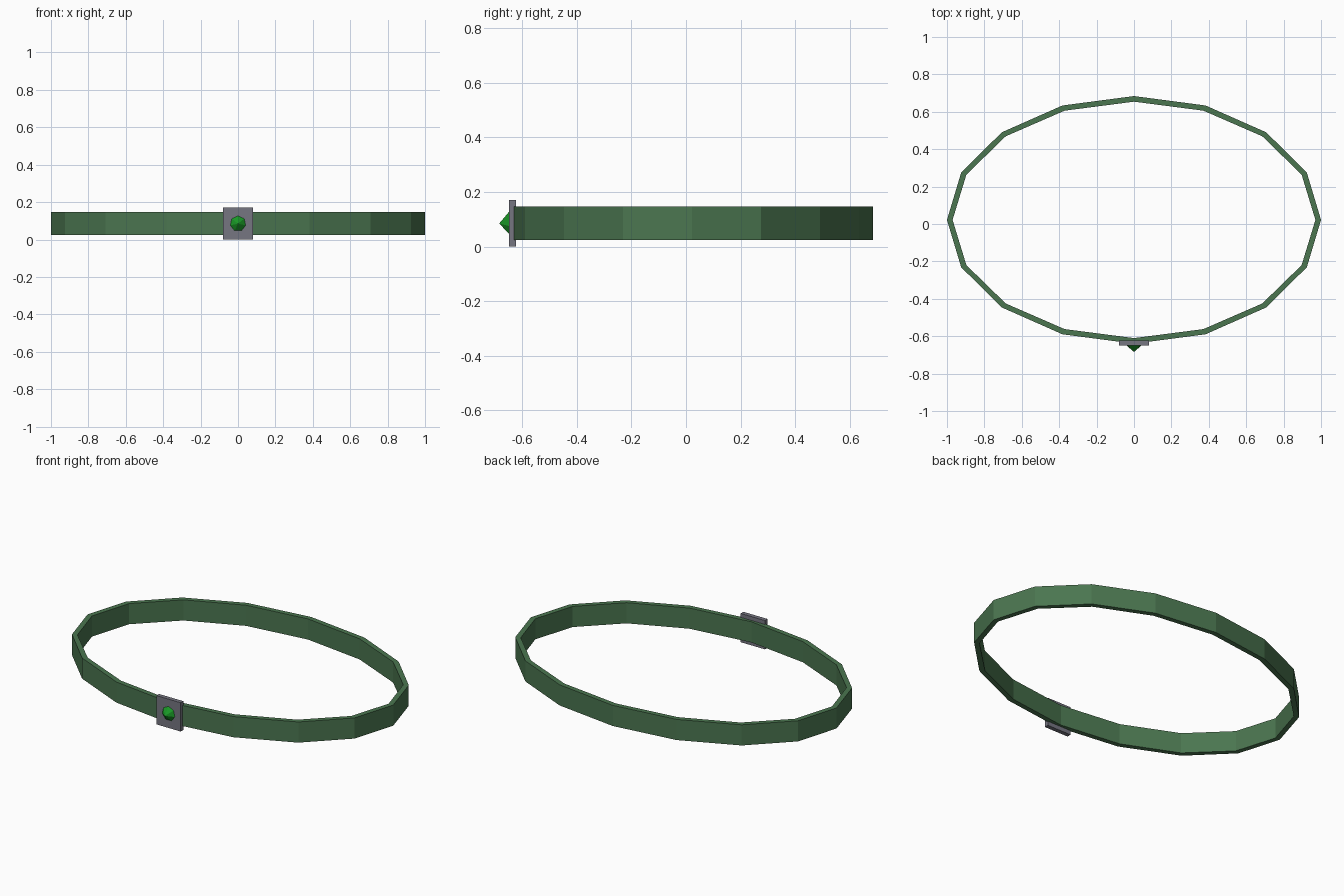
import bpy, bmesh, math
from mathutils import Matrix

if "Cube" in bpy.data.objects:
    bpy.data.objects.remove(bpy.data.objects["Cube"])


def material(name, color):
    m = bpy.data.materials.new(name)
    m.diffuse_color = (*color, 1)
    m.use_nodes = True
    m.node_tree.nodes["Principled BSDF"].inputs["Base Color"].default_value = m.diffuse_color
    return m


def finish(bm, name, mat):
    bmesh.ops.recalc_face_normals(bm, faces=bm.faces)
    me = bpy.data.meshes.new(name)
    bm.to_mesh(me)
    bm.free()
    me.materials.append(mat)
    ob = bpy.data.objects.new(name, me)
    bpy.context.collection.objects.link(ob)
    return ob


green = material("band_green", (0.07, 0.18, 0.08))
grey = material("plate_grey", (0.18, 0.18, 0.22))
emerald = material("gem_green", (0.01, 0.32, 0.02))

# Oval band: 16 flat segments with a rectangular cross-section
N, RX, RY, T, CY = 16, 1.0, 0.662, 0.03, 0.022
Z0, Z1 = 0.025, 0.147
bm = bmesh.new()
rings = []
for i in range(N):
    a = 2 * math.pi * i / N
    c, s = math.cos(a), math.sin(a)
    section = [(0, Z0), (0, Z1), (T, Z1), (T, Z0)]
    rings.append([bm.verts.new(((RX - t) * c, CY + (RY - t) * s, z)) for t, z in section])
for i in range(N):
    p, q = rings[i], rings[(i + 1) % N]
    for k in range(4):
        j = (k + 1) % 4
        bm.faces.new((p[k], q[k], q[j], p[j]))
finish(bm, "band", green)

# Square plate at the front
bm = bmesh.new()
bmesh.ops.create_cube(bm, size=1, matrix=Matrix.Translation((0, -0.636, 0.085))
                      @ Matrix.Diagonal((0.158, 0.025, 0.17, 1)))
finish(bm, "plate", grey)

# Faceted pointed gem on the plate
bm = bmesh.new()
bmesh.ops.create_cone(bm, cap_ends=True, segments=7, radius1=0.05, radius2=0, depth=0.042,
                      matrix=Matrix.Translation((0, -0.663, 0.085))
                      @ Matrix.Rotation(math.radians(90), 4, 'X'))
bmesh.ops.remove_doubles(bm, verts=bm.verts, dist=1e-5)
finish(bm, "gem", emerald)
